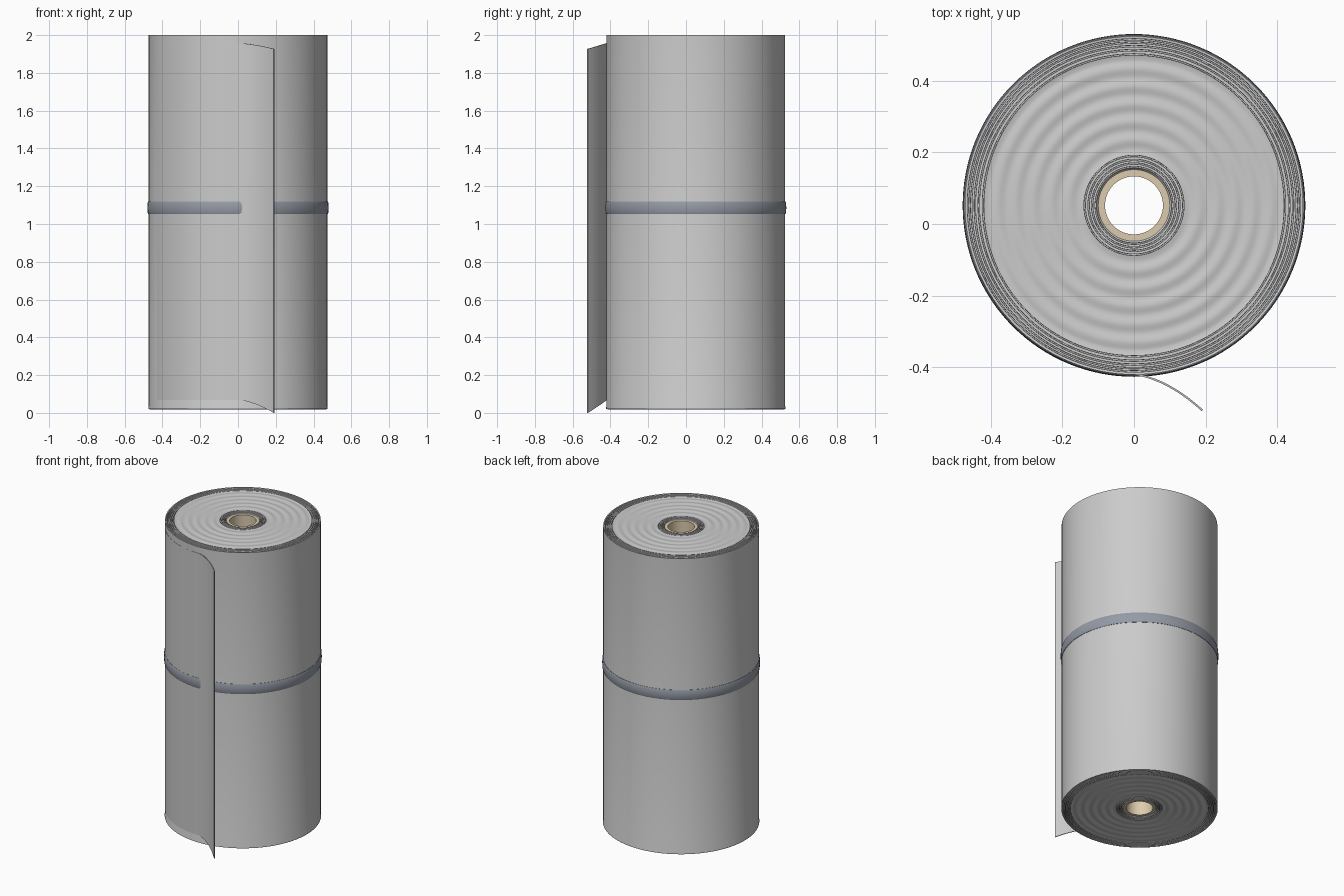
import bpy, math

if "Cube" in bpy.data.objects:
    bpy.data.objects.remove(bpy.data.objects["Cube"])

CY = 0.052      # roll axis offset in y
R = 0.473       # roll radius
SEG = 128


def make_object(name, verts, faces, color=None, angle=35):
    me = bpy.data.meshes.new(name)
    me.from_pydata(verts, [], faces)
    me.update()
    ob = bpy.data.objects.new(name, me)
    bpy.context.collection.objects.link(ob)
    if color:
        mat = bpy.data.materials.new(name + "_material")
        mat.diffuse_color = color
        mat.use_nodes = True
        mat.node_tree.nodes["Principled BSDF"].inputs["Base Color"].default_value = mat.diffuse_color
        me.materials.append(mat)
    bpy.ops.object.select_all(action='DESELECT')
    ob.select_set(True)
    bpy.context.view_layer.objects.active = ob
    bpy.ops.object.mode_set(mode='EDIT')
    bpy.ops.mesh.select_all(action='SELECT')
    bpy.ops.mesh.normals_make_consistent(inside=False)
    bpy.ops.object.mode_set(mode='OBJECT')
    bpy.ops.object.shade_smooth_by_angle(angle=math.radians(angle))
    return ob


def lathe(name, profile, color=None):
    """Revolve a closed (radius, z) profile about the roll axis."""
    n = len(profile)
    verts, faces = [], []
    for s in range(SEG):
        a = 2 * math.pi * s / SEG
        verts += [(r * math.cos(a), CY + r * math.sin(a), z) for r, z in profile]
    for s in range(SEG):
        t = (s + 1) % SEG
        for i in range(n):
            j = (i + 1) % n
            faces.append((s * n + i, t * n + i, t * n + j, s * n + j))
    return make_object(name, verts, faces, color)


# end relief: (radius, depth below the end plane); crisp grooves and soft waves
relief = [(0.1, 0.008)]
for r in (0.107, 0.117, 0.127, 0.138):
    relief += [(r - 0.002, 0.002), (r - 0.0015, 0.012), (r + 0.0015, 0.012), (r + 0.002, 0.002)]
for k in range(41):
    r = 0.145 + k * 0.00655
    relief.append((r, 0.003 + 0.002 * math.sin((r - 0.145) * 2 * math.pi / 0.05)))
for r in (0.422, 0.434, 0.445, 0.455, 0.464):
    relief += [(r - 0.002, 0.001), (r - 0.0015, 0.012), (r + 0.0015, 0.012), (r + 0.002, 0.001)]
relief.append((R, 0.0))

# wound roll, with a slight flare at the bottom edge
profile = [(r, 2.0 - d) for r, d in relief]
profile += [(R, 0.034), (R + 0.002, 0.028), (R + 0.002, 0.02)]
profile += [(r, 0.018 + d) for r, d in reversed(relief[:-1])]
lathe("wound_roll", profile)

# cardboard core
lathe("core_tube", [(0.081, 0.022), (0.1, 0.022), (0.1, 1.995), (0.081, 1.995)],
      (0.72, 0.6, 0.42, 1))

# strap around the middle, softly rounded outside
lathe("strap", [(R - 0.003, 1.053), (R + 0.002, 1.053), (R + 0.005, 1.06), (R + 0.006, 1.087),
                (R + 0.005, 1.113), (R + 0.002, 1.12), (R - 0.003, 1.12)],
      (0.3, 0.33, 0.38, 1))

# loose outer sheet: hugs the front left of the roll, then peels away
path = []
for i in range(24):
    a = math.radians(205 + 65 * i / 24)
    path.append((0.474 * math.cos(a), CY + 0.474 * math.sin(a), 0.0))
for i in range(17):
    t = i / 16
    x = 0.189 * t
    path.append((x, CY - 0.474 - 0.03 * t - 0.071 * t * t, t))
verts, faces = [], []
for i, (x, y, t) in enumerate(path):
    px, py, _ = path[max(i - 1, 0)]
    qx, qy, _ = path[min(i + 1, len(path) - 1)]
    l = math.hypot(qx - px, qy - py)
    nx, ny = (qy - py) / l * -0.0055, (qx - px) / l * 0.0055
    lo = 0.068 - 0.068 * t ** 1.6
    hi = 1.957 - 0.03 * t ** 1.6
    verts += [(x, y, lo), (x, y, hi), (x + nx, y + ny, hi), (x + nx, y + ny, lo)]
for i in range(len(path) - 1):
    for k in range(4):
        m = (k + 1) % 4
        faces.append((i * 4 + k, i * 4 + m, i * 4 + 4 + m, i * 4 + 4 + k))
e = 4 * (len(path) - 1)
faces += [(0, 1, 2, 3), (e + 3, e + 2, e + 1, e)]
make_object("loose_sheet", verts, faces)
